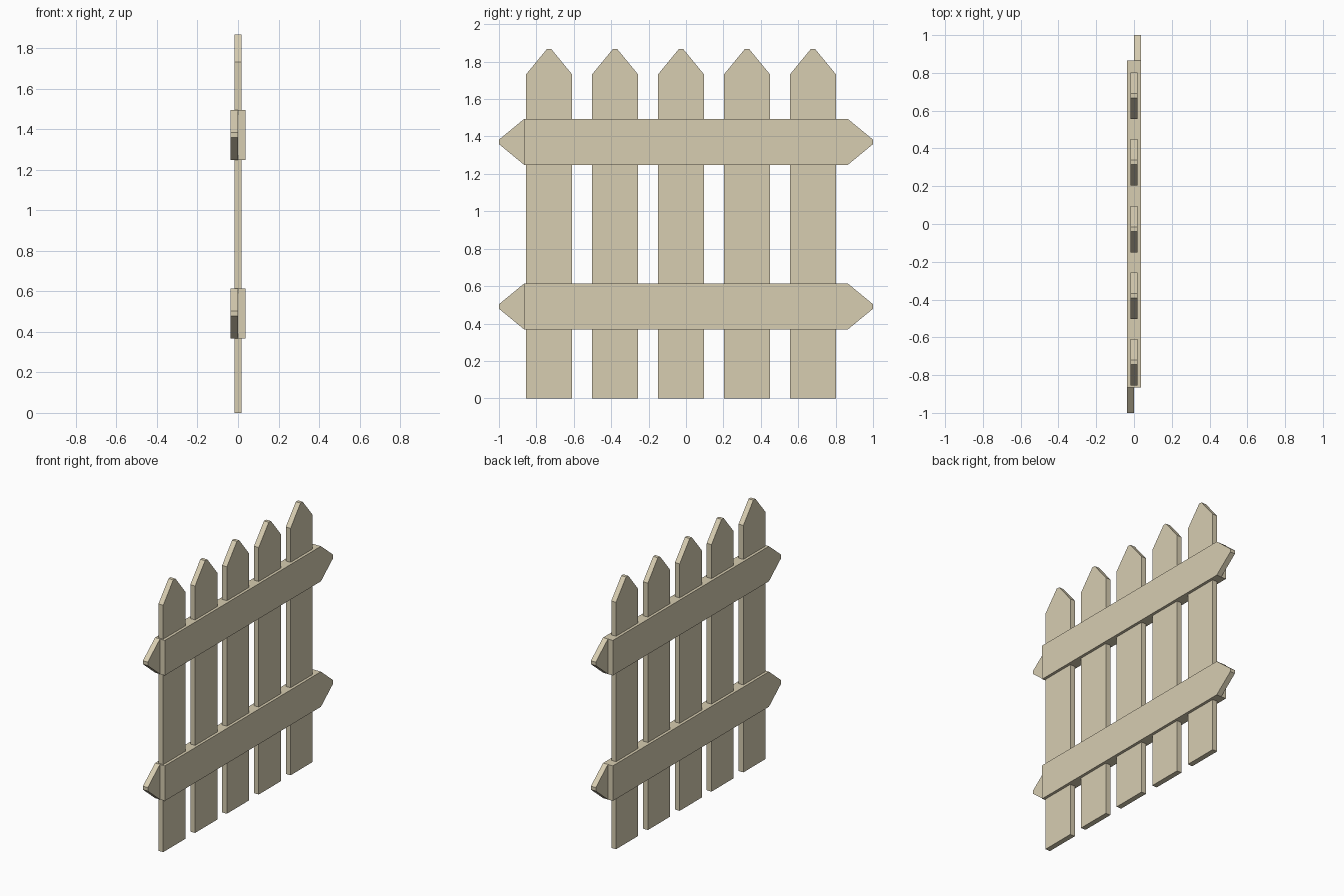
import bpy
import bmesh

if "Cube" in bpy.data.objects:
    bpy.data.objects.remove(bpy.data.objects["Cube"])

wood = bpy.data.materials.new("pale_wood")
wood.diffuse_color = (0.68, 0.61, 0.44, 1)
wood.use_nodes = True
wood.node_tree.nodes["Principled BSDF"].inputs["Base Color"].default_value = wood.diffuse_color


def board(name, outline, x0, x1):
    """Extrude a (y, z) outline from x0 to x1."""
    bm = bmesh.new()
    face = bm.faces.new([bm.verts.new((x0, y, z)) for y, z in outline])
    ext = bmesh.ops.extrude_face_region(bm, geom=[face])
    verts = [g for g in ext["geom"] if isinstance(g, bmesh.types.BMVert)]
    bmesh.ops.translate(bm, verts=verts, vec=(x1 - x0, 0, 0))
    bmesh.ops.recalc_face_normals(bm, faces=bm.faces)
    mesh = bpy.data.meshes.new(name)
    bm.to_mesh(mesh)
    bm.free()
    mesh.materials.append(wood)
    obj = bpy.data.objects.new(name, mesh)
    bpy.context.collection.objects.link(obj)


HALF, TIP = 0.123, 0.012    # half widths of a board and its blunt tip

# Upright pickets with pointed tops
for i in range(5):
    c = -0.732 + i * 0.3527
    board(f"picket_{i + 1}",
          [(c - HALF, 0), (c + HALF, 0), (c + HALF, 1.732),
           (c + TIP, 1.867), (c - TIP, 1.867), (c - HALF, 1.732)],
          -0.0185, 0.0185)

# Rails: two boards back to back, each pointed at opposite ends
for level, z in (("lower", 0.491), ("upper", 1.371)):
    for side, s in (("right", 1), ("left", -1)):
        board(f"{level}_rail_{side}",
              [(-0.865 * s, z - HALF), (0.865 * s, z - HALF), (s, z - TIP),
               (s, z + TIP), (0.865 * s, z + HALF), (-0.865 * s, z + HALF)],
              0, 0.038 * s)
